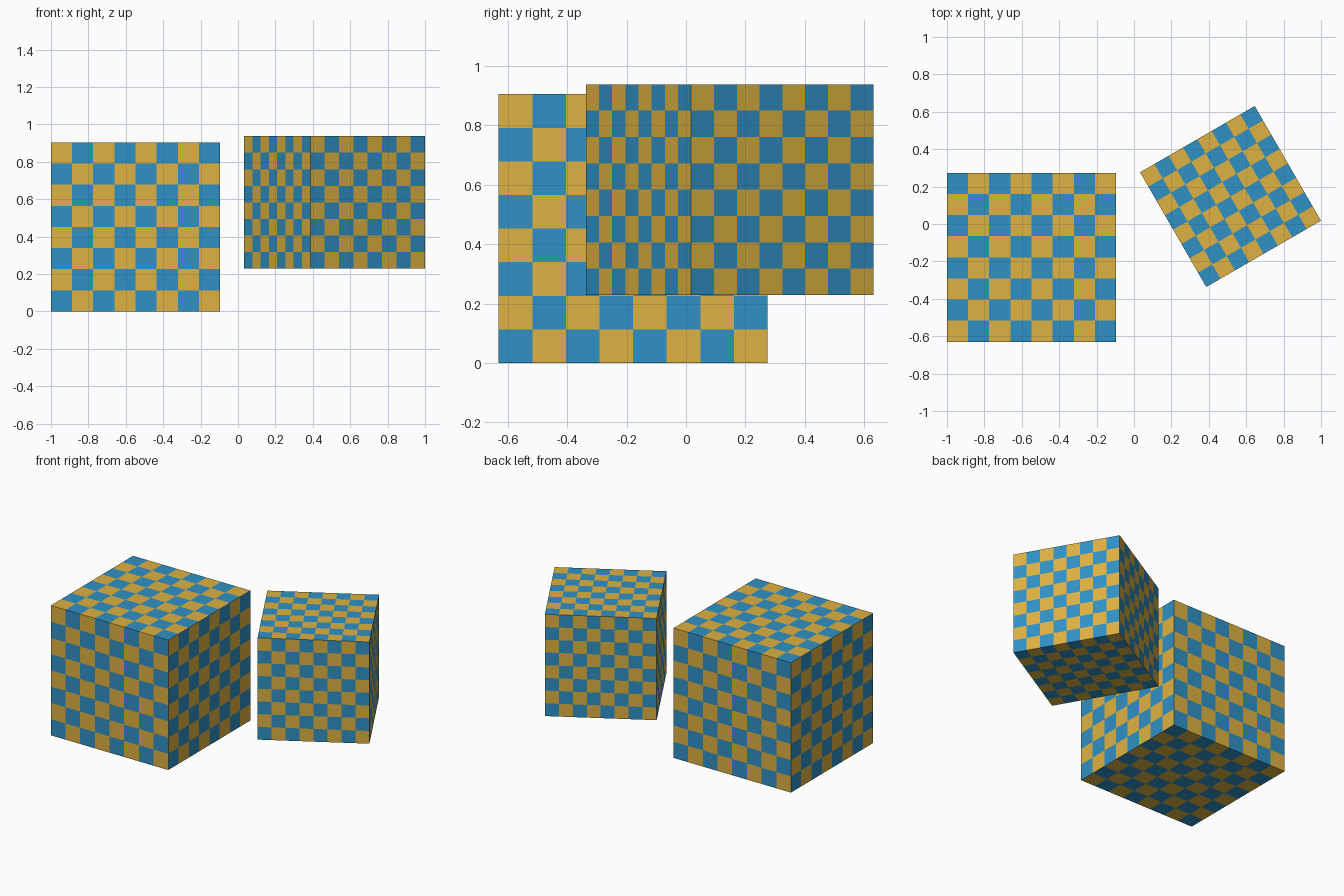
import bpy, bmesh, math
from mathutils import Vector, Matrix

if "Cube" in bpy.data.objects:
    bpy.data.objects.remove(bpy.data.objects["Cube"])

N = 8  # squares along each cube edge


def material(name, rgb):
    m = bpy.data.materials.new(name)
    m.diffuse_color = (*rgb, 1.0)
    m.use_nodes = True
    m.node_tree.nodes["Principled BSDF"].inputs["Base Color"].default_value = m.diffuse_color
    return m


GOLD = material("gold", (0.73, 0.445, 0.054))
BLUE = material("blue", (0.03, 0.283, 0.558))


def checker_cube(name, size, centre, turn):
    """Cube with an 8 x 8 checkerboard cut into every side."""
    bm = bmesh.new()
    bmesh.ops.create_cube(bm, size=1.0)
    bmesh.ops.subdivide_edges(bm, edges=bm.edges[:], cuts=N - 1, use_grid_fill=True)
    bm.normal_update()
    for f in bm.faces:
        n, c = f.normal, f.calc_center_median()
        axis = max(range(3), key=lambda a: abs(n[a]))
        cell = sum(math.floor((c[a] + 0.5) * N) for a in range(3) if a != axis)
        # the left, back and top sides start on the other colour
        flip = n.dot(Vector((-1, 1, 1))) > 0
        f.material_index = 1 if (cell + flip) % 2 == 0 else 0
    me = bpy.data.meshes.new(name)
    bm.to_mesh(me)
    bm.free()
    me.materials.append(GOLD)
    me.materials.append(BLUE)
    ob = bpy.data.objects.new(name, me)
    bpy.context.collection.objects.link(ob)
    ob.location = centre
    ob.rotation_euler.z = math.radians(turn)
    ob.scale = (size, size, size)


# large cube on the ground, smaller turned cube floating beside it
checker_cube("large_cube", 0.904, (-0.548, -0.178, 0.452), 0)
checker_cube("small_cube", 0.708, (0.516, 0.147, 0.583), -60)
